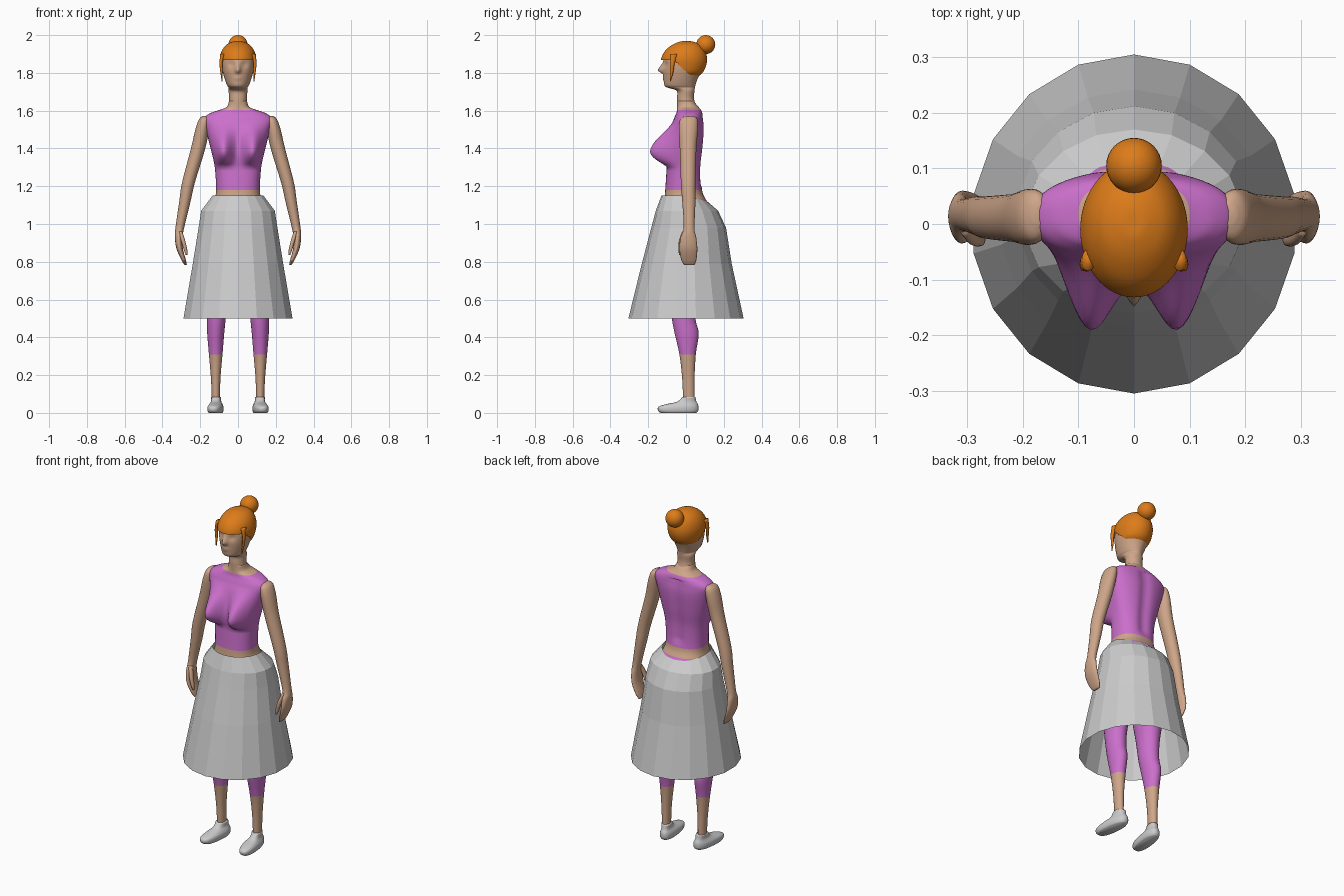
import bpy, bmesh, math
from math import exp


def mat(name, col):
    m = bpy.data.materials.new(name)
    m.diffuse_color = (*col, 1)
    return m


SKIN = mat("skin", (0.62, 0.38, 0.25))
PINK = mat("pink", (0.60, 0.16, 0.60))
ORANGE = mat("orange", (0.72, 0.20, 0.01))


def spline(rings, k):
    """Catmull-Rom resampling that keeps every original ring."""
    out = []
    for i in range(len(rings) - 1):
        p0, p1 = rings[max(i - 1, 0)], rings[i]
        p2, p3 = rings[i + 1], rings[min(i + 2, len(rings) - 1)]
        for j in range(k):
            t = j / k
            out.append([0.5 * (2 * b + (c - a) * t + (2 * a - 5 * b + 4 * c - d) * t * t
                               + (3 * b - a - 3 * c + d) * t ** 3)
                        for a, b, c, d in zip(p0, p1, p2, p3)])
    return out + [list(rings[-1])]


def loft(name, rings, n=32, k=4, mats=(), pick=None, power=1.0, warp=None,
         keep=None, side=1, caps=True, smooth=True):
    """Stack of level rings: (z, centre x, half width, front y, back y)."""
    bm = bmesh.new()
    loops = []
    for z, cx, rx, yf, yb in spline(rings, k):
        loop = []
        for i in range(n):
            a = 2 * math.pi * i / n - math.pi / 2
            c, s = math.cos(a), math.sin(a)
            x = cx + max(rx, 0.001) * math.copysign(abs(c) ** power, c)
            y = (yf + yb) / 2 + (yb - yf) / 2 * math.copysign(abs(s) ** power, s)
            p = warp(x, y, z) if warp else (x, y, z)
            loop.append(bm.verts.new((p[0] * side, p[1], p[2])))
        loops.append(loop)
    for a, b in zip(loops, loops[1:]):
        for i in range(n):
            bm.faces.new((a[i], a[(i + 1) % n], b[(i + 1) % n], b[i]))
    if caps:
        bm.faces.new(loops[0])
        bm.faces.new(loops[-1])
    bmesh.ops.recalc_face_normals(bm, faces=bm.faces[:])
    if keep:
        bad = [f for f in bm.faces if not keep(f.calc_center_median())]
        bmesh.ops.delete(bm, geom=bad, context='FACES')
    for f in bm.faces:
        f.smooth = smooth
        if pick:
            f.material_index = pick(f.calc_center_median())
    me = bpy.data.meshes.new(name)
    bm.to_mesh(me)
    bm.free()
    for m in mats:
        me.materials.append(m)
    ob = bpy.data.objects.new(name, me)
    bpy.context.collection.objects.link(ob)
    return ob


# Torso with bust, cropped top and leggings waist
def bust(x, y, z):
    if y < 0 and 1.30 < z < 1.55:
        t = (1.55 - z) / 0.165 if z > 1.385 else (z - 1.30) / 0.085
        t = t * t * (3 - 2 * t) if z > 1.385 else math.sin(t * math.pi / 2)
        y -= 0.105 * t * exp(-((abs(x) - 0.08) / 0.052) ** 2) * min(1, -y / 0.05)
    if y > 0 and 1.2 < z < 1.58:  # spine groove
        y -= 0.012 * exp(-(x / 0.03) ** 2)
    return x, y, z


loft("torso", [
    (0.83, 0, 0.09, -0.05, 0.09), (0.92, 0, 0.172, -0.11, 0.155), (1.02, 0, 0.175, -0.13, 0.165),
    (1.10, 0, 0.14, -0.12, 0.125), (1.13, 0, 0.125, -0.115, 0.105), (1.18, 0, 0.116, -0.11, 0.085),
    (1.30, 0, 0.123, -0.102, 0.08), (1.40, 0, 0.145, -0.095, 0.09), (1.50, 0, 0.17, -0.085, 0.097),
    (1.555, 0, 0.182, -0.065, 0.092), (1.585, 0, 0.15, -0.052, 0.087), (1.603, 0, 0.10, -0.048, 0.08),
    (1.62, 0, 0.06, -0.047, 0.066), (1.65, 0, 0.048, -0.045, 0.04)],
    n=72, k=6, mats=(SKIN, PINK), power=0.85, warp=bust,
    pick=lambda c: int(c.z < 1.13 or 1.18 < c.z < 1.603))


# Head and neck, with nose and eye hollows
def face(x, y, z):
    if y < -0.04:
        if z > 1.80:
            h = exp(-((z - 1.812) / (0.03 if z > 1.812 else 0.012)) ** 2)
        else:
            h = exp(-((z - 1.812) / 0.012) ** 2)
        y -= 0.028 * h * exp(-(x / 0.013) ** 2)
        y += 0.01 * exp(-((abs(x) - 0.035) / 0.018) ** 2 - ((z - 1.845) / 0.018) ** 2)
        y -= 0.005 * exp(-(x / 0.02) ** 2 - ((z - 1.772) / 0.012) ** 2)
    return x, y, z


loft("head", [
    (1.60, 0, 0.055, -0.047, 0.06), (1.66, 0, 0.047, -0.048, 0.043), (1.705, 0, 0.05, -0.05, 0.045),
    (1.722, 0, 0.05, -0.098, 0.047), (1.735, 0, 0.058, -0.114, 0.05), (1.77, 0, 0.071, -0.118, 0.062),
    (1.82, 0, 0.084, -0.121, 0.085), (1.87, 0, 0.087, -0.117, 0.10), (1.92, 0, 0.075, -0.09, 0.088),
    (1.95, 0, 0.04, -0.04, 0.05)], n=64, k=6, mats=(SKIN,), warp=face)


# Swept hair, trimmed along a hairline
def hairline(c):
    if c.y < -0.06:
        return c.z > 1.868
    return c.z > 1.772 + 0.09 * min(1, max(0, (0.04 - c.y) / 0.1))


loft("hair", [
    (1.772, 0, 0.05, -0.08, 0.05), (1.80, 0, 0.083, -0.12, 0.087), (1.84, 0, 0.094, -0.13, 0.107),
    (1.88, 0, 0.096, -0.13, 0.111), (1.92, 0, 0.084, -0.108, 0.10), (1.95, 0, 0.06, -0.07, 0.075),
    (1.966, 0, 0.025, -0.03, 0.035), (1.968, 0, 0.002, -0.002, 0.002)],
    n=72, k=7, mats=(ORANGE,), keep=hairline)

# Bun
bpy.ops.mesh.primitive_uv_sphere_add(segments=32, ring_count=16, radius=0.05, location=(0, 0.105, 1.95))
bun = bpy.context.object
bun.name = "hair_bun"
bun.data.materials.append(ORANGE)
bpy.ops.object.shade_smooth()

for s, tag in ((1, "left"), (-1, "right")):
    # Loose hair strand beside the face
    loft("hair_strand_" + tag, [
        (1.90, 0.082, 0.012, -0.085, -0.045), (1.85, 0.09, 0.008, -0.085, -0.06),
        (1.80, 0.087, 0.006, -0.085, -0.068), (1.755, 0.084, 0.002, -0.086, -0.082)],
        n=12, mats=(ORANGE,), side=s)
    # Arm and hand
    loft("arm_" + tag, [
        (1.572, 0.172, 0.012, 0, 0.04), (1.555, 0.178, 0.028, -0.03, 0.06),
        (1.50, 0.19, 0.036, -0.038, 0.063), (1.40, 0.211, 0.038, -0.033, 0.055),
        (1.22, 0.262, 0.034, -0.027, 0.05), (1.12, 0.281, 0.03, -0.02, 0.05),
        (0.98, 0.308, 0.023, -0.012, 0.045), (0.93, 0.314, 0.02, -0.028, 0.054),
        (0.87, 0.309, 0.017, -0.035, 0.06), (0.81, 0.288, 0.012, -0.025, 0.055),
        (0.783, 0.277, 0.006, -0.01, 0.045)], n=24, mats=(SKIN,), side=s)
    # Thumb
    loft("thumb_" + tag, [
        (0.96, 0.305, 0.01, -0.02, 0.01), (0.91, 0.29, 0.011, -0.038, -0.008),
        (0.86, 0.277, 0.009, -0.04, -0.016), (0.835, 0.272, 0.004, -0.036, -0.022)],
        n=12, mats=(SKIN,), side=s)
    # Leg with cropped legging
    loft("leg_" + tag, [
        (0.96, 0.092, 0.08, -0.095, 0.125), (0.80, 0.10, 0.08, -0.105, 0.10),
        (0.62, 0.112, 0.058, -0.09, 0.055), (0.50, 0.115, 0.05, -0.075, 0.05),
        (0.42, 0.118, 0.045, -0.06, 0.067), (0.31, 0.118, 0.036, -0.035, 0.052),
        (0.18, 0.118, 0.025, -0.02, 0.045), (0.05, 0.117, 0.021, -0.015, 0.045)],
        n=28, mats=(SKIN, PINK), pick=lambda c: int(c.z > 0.31), side=s)
    # Slipper
    loft("shoe_" + tag, [
        (0.0, 0.115, 0.034, -0.135, 0.055), (0.012, 0.115, 0.04, -0.148, 0.065),
        (0.032, 0.115, 0.04, -0.146, 0.066), (0.045, 0.115, 0.034, -0.11, 0.063),
        (0.06, 0.116, 0.026, -0.045, 0.055), (0.085, 0.117, 0.026, -0.02, 0.05)],
        n=28, k=3, power=0.8, side=s,
        warp=lambda x, y, z: (x - 0.10 * y, y, z))

# Flared skirt, an open faceted shell with its rim dipping at the back
loft("skirt", [
    (1.15, 0, 0.137, -0.13, 0.115), (1.07, 0, 0.198, -0.16, 0.17), (0.98, 0, 0.212, -0.184, 0.212),
    (0.79, 0, 0.243, -0.234, 0.242), (0.50, 0, 0.293, -0.305, 0.305)],
    n=18, k=1, caps=False, smooth=False,
    warp=lambda x, y, z: (x, y, z - (0.28 * max(0, y) if z > 1.1 else 0)))
